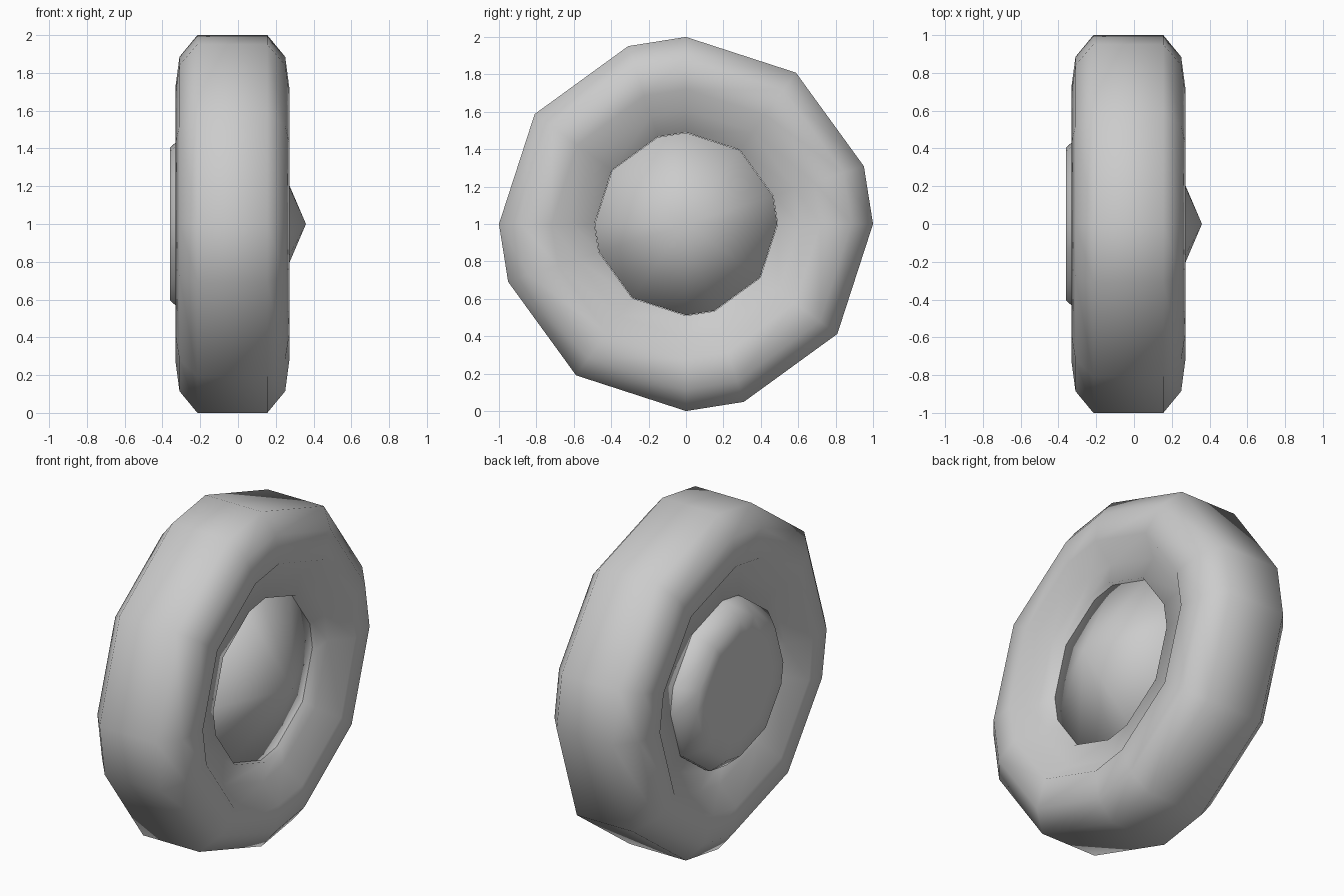
import bpy
import bmesh
from math import radians, sin, cos

cube = bpy.data.objects.get("Cube")
if cube:
    bpy.data.objects.remove(cube, do_unlink=True)

# Single grey material
grey = bpy.data.materials.new("light grey")
grey.use_nodes = True
colour = (0.6, 0.6, 0.6, 1)
grey.diffuse_color = colour
grey.node_tree.nodes["Principled BSDF"].inputs["Base Color"].default_value = colour

# Uneven twelve-sided outline, repeating every quarter turn
ANGLES = [radians(quarter + step) for quarter in (0, 90, 180, 270) for step in (0, 18, 54)]


def lathe(name, profile, closed):
    """Turn (x, radius) points about the x axis; open profiles start and end on the axis."""
    bm = bmesh.new()
    rings = []
    for x, r in profile:
        if r == 0:
            rings.append([bm.verts.new((x, 0, 1))] * len(ANGLES))
        else:
            rings.append([bm.verts.new((x, r * cos(a), 1 + r * sin(a))) for a in ANGLES])
    pairs = list(zip(rings, rings[1:]))
    if closed:
        pairs.append((rings[-1], rings[0]))
    for a, b in pairs:
        for i in range(len(ANGLES)):
            j = (i + 1) % len(ANGLES)
            corners = dict.fromkeys((a[i], a[j], b[j], b[i]))
            bm.faces.new(list(corners))
    bmesh.ops.recalc_face_normals(bm, faces=bm.faces[:])
    for face in bm.faces:
        face.smooth = True
    mesh = bpy.data.meshes.new(name)
    bm.to_mesh(mesh)
    bm.free()
    mesh.materials.append(grey)
    obj = bpy.data.objects.new(name, mesh)
    bpy.context.collection.objects.link(obj)
    return obj


# Tyre: half cross-section mirrored about its own middle plane
MIDDLE = -0.03
half = [(0.185, 1), (0.28, 0.885), (0.302, 0.72), (0.195, 0.61), (0.21, 0.49)]
section = [(MIDDLE + d, r) for d, r in half] + [(MIDDLE - d, r) for d, r in reversed(half)]
lathe("tyre", section, True)

# Hub: pointed cap on one side, chamfered flat disc on the other
lathe("hub", [(0.36, 0), (0.15, 0.488), (-0.265, 0.488), (-0.36, 0.405), (-0.36, 0.3), (-0.36, 0)], False)
